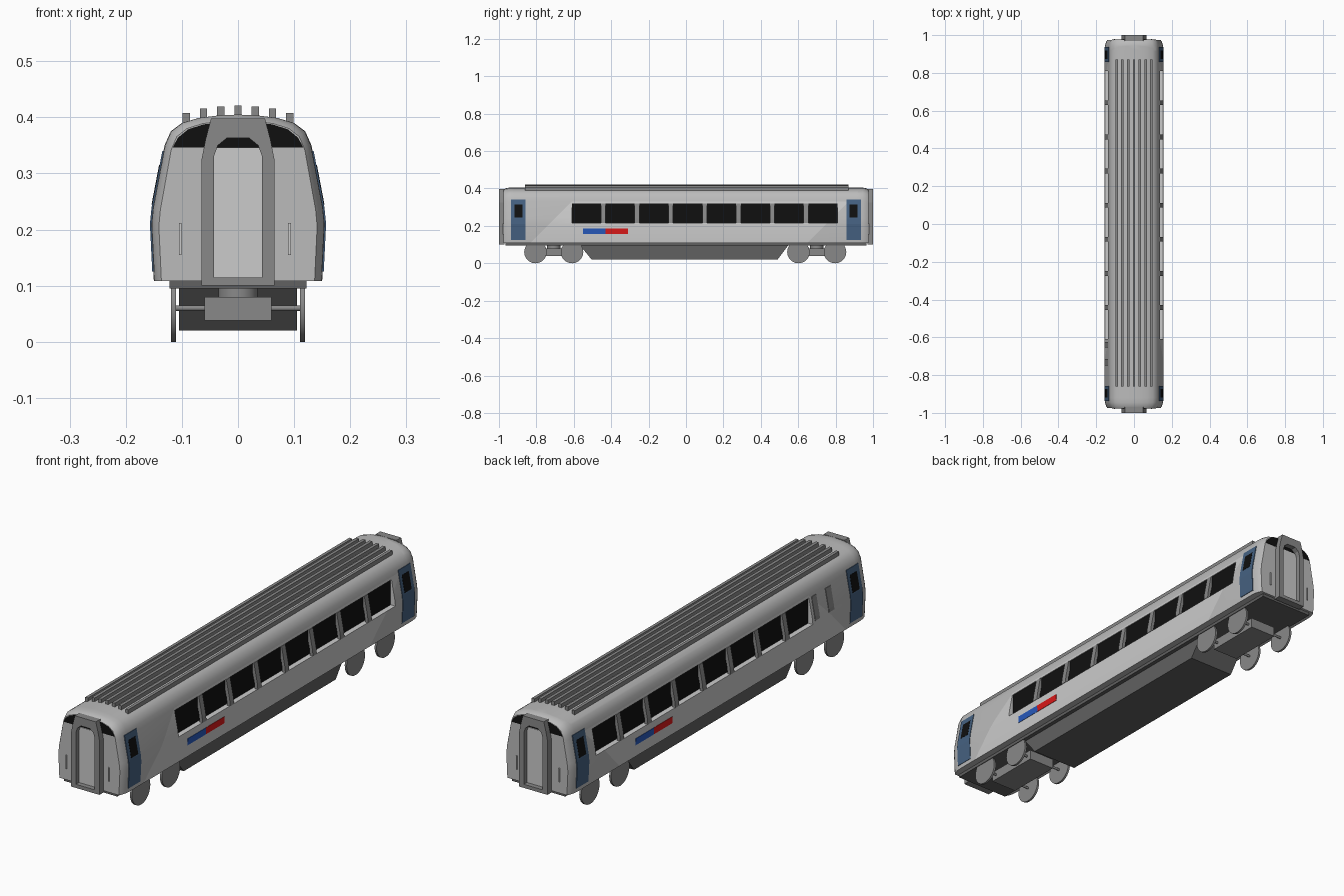
import bpy, bmesh, math
from mathutils import Vector

if "Cube" in bpy.data.objects:
    bpy.data.objects.remove(bpy.data.objects["Cube"])


def material(name, r, g, b):
    m = bpy.data.materials.new(name)
    m.diffuse_color = (r, g, b, 1)
    m.use_nodes = True
    m.node_tree.nodes["Principled BSDF"].inputs["Base Color"].default_value = m.diffuse_color
    return m


SILVER = material("silver", 0.5, 0.5, 0.5)
PALE = material("pale_silver", 0.62, 0.62, 0.62)
DARK = material("dark_grey", 0.12, 0.12, 0.12)
MID = material("mid_grey", 0.25, 0.25, 0.25)
BLACK = material("black_glass", 0.005, 0.005, 0.005)
NAVY = material("door_blue", 0.06, 0.12, 0.22)
BLUE = material("stripe_blue", 0.02, 0.1, 0.5)
RED = material("stripe_red", 0.7, 0.01, 0.01)

# half cross-section of the shell, (x, z)
HALF = [(.150, .108), (.155, .21), (.152, .24), (.131, .35), (.12, .375),
        (.1, .39), (.07, .399), (.035, .4035)]


def x_at(z):
    for (xa, za), (xb, zb) in zip(HALF, HALF[1:]):
        if za <= z <= zb:
            return xa + (xb - xa) * (z - za) / (zb - za)
    return HALF[0][0]


def finish(name, bm, mats):
    bmesh.ops.recalc_face_normals(bm, faces=bm.faces)
    me = bpy.data.meshes.new(name)
    bm.to_mesh(me)
    bm.free()
    for m in mats:
        me.materials.append(m)
    ob = bpy.data.objects.new(name, me)
    bpy.context.collection.objects.link(ob)
    return ob


def prism(name, pts, place, a, b, mat):
    """Extrude a 2D outline; place(u, v, t) gives the 3D point."""
    bm = bmesh.new()
    lo = [bm.verts.new(place(u, v, a)) for u, v in pts]
    hi = [bm.verts.new(place(u, v, b)) for u, v in pts]
    bm.faces.new(lo)
    bm.faces.new(hi)
    n = len(pts)
    for i in range(n):
        j = (i + 1) % n
        bm.faces.new((lo[i], lo[j], hi[j], hi[i]))
    return finish(name, bm, [mat])


def along_y(u, v, t):
    return (u, t, v)


def along_x(u, v, t):
    return (t, u, v)


def box(name, x0, x1, y0, y1, z0, z1, mat):
    return prism(name, [(x0, z0), (x1, z0), (x1, z1), (x0, z1)], along_y, y0, y1, mat)


def cylinder(name, loc, r, depth, axis, mat, n=32):
    rot = (0, math.pi / 2, 0) if axis == 'X' else (0, 0, 0)
    bpy.ops.mesh.primitive_cylinder_add(vertices=n, radius=r, depth=depth, location=loc, rotation=rot)
    ob = bpy.context.object
    ob.name = name
    ob.data.materials.append(mat)
    smooth(ob)
    return ob


def smooth(ob):
    bpy.ops.object.select_all(action='DESELECT')
    ob.select_set(True)
    bpy.context.view_layer.objects.active = ob
    bpy.ops.object.shade_smooth_by_angle(angle=math.radians(30))


def side_panel(name, side, y0, y1, z0, z1, out, mat, depth=.004):
    """Panel hugging the slanted body side."""
    zs = [z0] + [z for _, z in HALF if z0 < z < z1] + [z1]
    pts = [(side * (x_at(z) + out), z) for z in zs]
    pts += [(side * (x_at(z) - depth), z) for z in reversed(zs)]
    return prism(name, pts, along_y, y0, y1, mat)


# --- body shell: lofted rings with pinched ends ---
ENDS = [(.975, .91, .965), (.965, .95, .985), (.945, .99, 1), (.92, 1, 1)]
rings = [(-y, f, g) for y, f, g in ENDS] + [(y, f, g) for y, f, g in reversed(ENDS)]
section = HALF + [(0, .405)] + [(-x, z) for x, z in reversed(HALF)]
bm = bmesh.new()
loops = [[bm.verts.new((x * f, y, .108 + (z - .108) * g)) for x, z in section] for y, f, g in rings]
n = len(section)
for a, b in zip(loops, loops[1:]):
    for i in range(n):
        j = (i + 1) % n
        bm.faces.new((a[i], a[j], b[j], b[i]))
bm.faces.new(loops[0])
bm.faces.new(loops[-1])
# slanted paint area along the sides
for co, no in [((0, -.83, .11), (0, 1, -1)), ((0, .65, .11), (0, 1, -1)), ((0, 0, .33), (0, 0, 1))]:
    bmesh.ops.bisect_plane(bm, geom=bm.verts[:] + bm.edges[:] + bm.faces[:],
                           plane_co=Vector(co), plane_no=Vector(no))
for f in bm.faces:
    c = f.calc_center_median()
    if c.z < .33 and abs(c.x) > .1 and -.83 < c.y - (c.z - .11) < .65:
        f.material_index = 1
body = finish("body_shell", bm, [SILVER, PALE])

# window band recesses
W0, W1, WZ0, WZ1 = -.61, .81, .215, .32
for s in (-1, 1):
    cutter = box("window_cutter", s * .131, s * .2, W0, W1, WZ0, WZ1, PALE)
    cutter.hide_render = True
    mod = body.modifiers.new("recess", 'BOOLEAN')
    mod.operation = 'DIFFERENCE'
    mod.solver = 'EXACT'
    mod.object = cutter
    bpy.context.view_layer.objects.active = body
    bpy.ops.object.modifier_apply(modifier=mod.name)
    bpy.data.objects.remove(cutter)
smooth(body)

for s, side in ((-1, "left"), (1, "right")):
    # glazing and mullions
    box(side + "_window_glass", s * .125, s * .133, W0, W1, WZ0, WZ1, BLACK)
    for i in range(7):
        y = W0 + .155 + i * .1807
        side_panel(side + "_mullion", s, y, y + .025, WZ0, WZ1, .002, MID, .012)
    # two-colour stripe, rotated on the other side
    side_panel(side + "_stripe_blue", s, -s * .55, -s * .43, .157, .185, .0015, BLUE)
    side_panel(side + "_stripe_red", s, -s * .43, -s * .31, .157, .185, .0015, RED)
    # doors with windows
    for e in (-1, 1):
        side_panel(side + "_door", s, e * .857, e * .936, .125, .34, .002, NAVY)
        side_panel(side + "_door_window", s, e * .873, e * .918, .245, .315, .003, BLACK)
for y0, y1 in ((-.655, -.625), (-.75, -.715)):
    side_panel("left_vent_panel", -1, y0, y1, .225, .32, .002, MID)

# --- roof ribs ---
for i in range(-3, 4):
    x = i * .0307
    top = (.421, .419, .416, .408)[abs(i)]
    box("roof_rib", x - .0065, x + .0065, -.86, .87, .388, top, MID)

# --- end details: dark upper window, gangway, handrails ---
upper = [(x * .89, .107 + (z - .108) * .963) for x, z in HALF[3:]]
upper = [(upper[0][0], .346)] + upper[1:]
end_outline = upper + [(-x, z) for x, z in reversed(upper)]
outer_h = [(.065, .1), (.065, .325), (.058, .36), (.048, .398)]
inner_h = [(.043, .115), (.043, .33), (.036, .35), (.02, .363)]
outer = outer_h + [(-x, z) for x, z in reversed(outer_h)]
inner = inner_h + [(-x, z) for x, z in reversed(inner_h)]
for e, end in ((-1, "front"), (1, "back")):
    prism(end + "_upper_window", end_outline, along_y, e * .968, e * .9765, BLACK)
    bm = bmesh.new()
    grid = [[bm.verts.new((x, e * y, z)) for x, z in loop]
            for loop, y in ((outer, .97), (outer, 1), (inner, 1), (inner, .97))]
    for k in range(4):
        a, b = grid[k], grid[(k + 1) % 4]
        for i in range(8):
            j = (i + 1) % 8
            bm.faces.new((a[i], a[j], b[j], b[i]))
    finish(end + "_gangway_frame", bm, [MID])
    box(end + "_gangway_door", -.045, .045, e * .97, e * .98, .113, .346, PALE)
    for x in (-.103, .092):
        box(end + "_handrail", x - .0025, x + .0025, e * .972, e * .98, .155, .212, PALE)

# --- underframe and equipment skirt ---
box("underframe", -.122, .122, -.965, .965, .095, .11, DARK)
prism("equipment_skirt", [(-.57, .1), (-.505, .02), (.49, .02), (.55, .1)], along_x, -.105, .105, DARK)

# --- bogies ---
for yc, end in ((-.707, "front"), (.699, "back")):
    box(end + "_bogie_frame", -.06, .06, yc - .12, yc + .12, .038, .08, MID)
    cylinder(end + "_bogie_pivot", (0, yc, .088), .035, .022, 'Z', MID)
    for d in (-.098, .098):
        cylinder(end + "_axle", (0, yc + d, .06), .005, .224, 'X', MID, 12)
        for s in (-1, 1):
            cylinder(end + "_wheel", (s * .115, yc + d, .06), .06, .009, 'X', MID)
